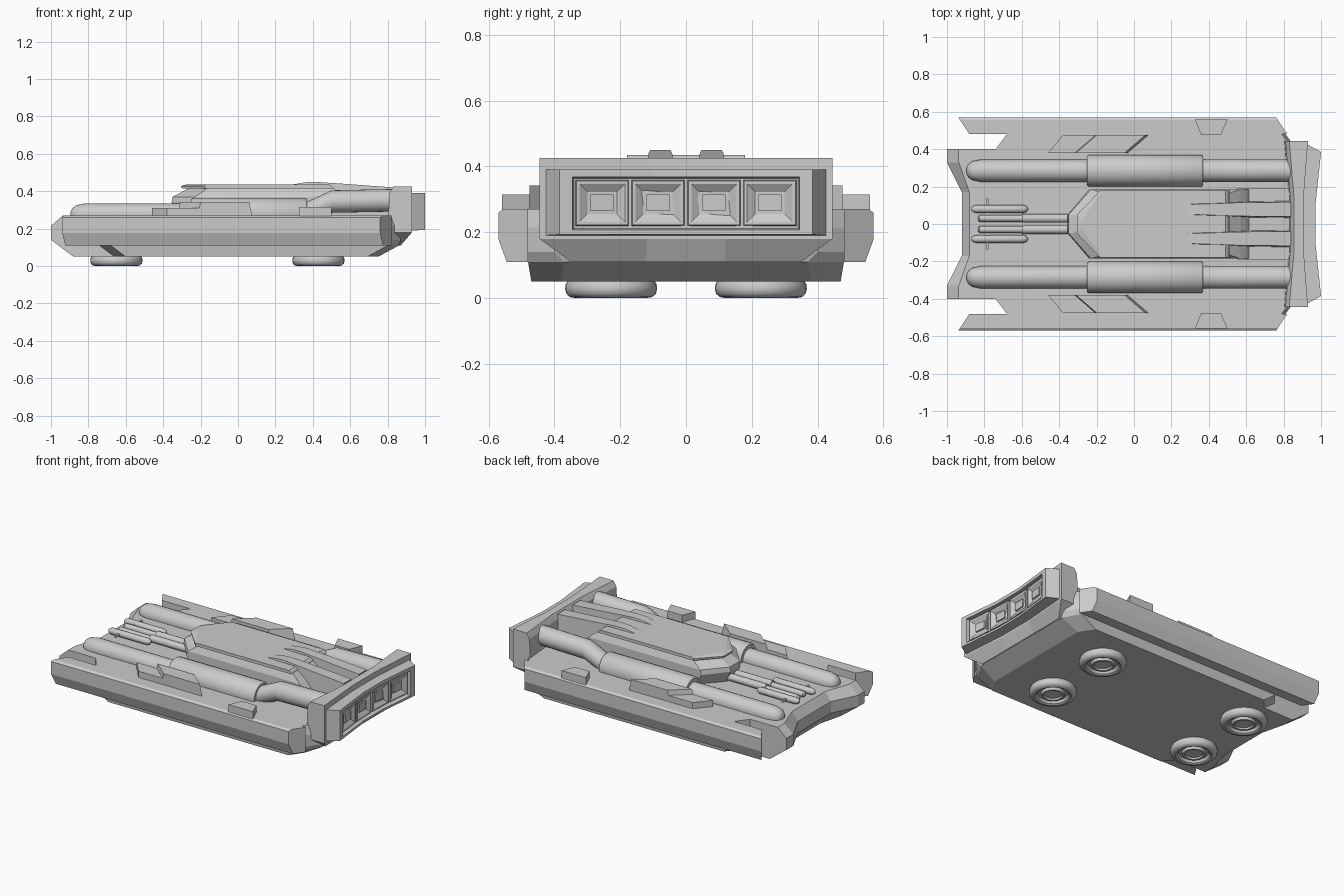
import bpy, bmesh
from math import sin, cos, pi, radians

if "Cube" in bpy.data.objects:
    bpy.data.objects.remove(bpy.data.objects["Cube"])


def loft(name, rings, smooth=False):
    """Skin a list of equal-length closed rings and cap both ends."""
    bm = bmesh.new()
    vs = [[bm.verts.new(p) for p in r] for r in rings]
    n = len(rings[0])
    for a, b in zip(vs, vs[1:]):
        for i in range(n):
            j = (i + 1) % n
            bm.faces.new((a[i], a[j], b[j], b[i]))
    bm.faces.new(vs[0][::-1])
    bm.faces.new(vs[-1])
    bmesh.ops.recalc_face_normals(bm, faces=bm.faces)
    me = bpy.data.meshes.new(name)
    bm.to_mesh(me)
    bm.free()
    ob = bpy.data.objects.new(name, me)
    bpy.context.collection.objects.link(ob)
    if smooth:
        bpy.ops.object.select_all(action='DESELECT')
        ob.select_set(True)
        bpy.context.view_layer.objects.active = ob
        bpy.ops.object.shade_smooth_by_angle(angle=radians(35))
    return ob


def plan(z, half):
    """Symmetric plan outline at height z from its +y half."""
    return [(x, y, z) for x, y in half] + [(x, -y, z) for x, y in half[::-1]]


def tube(name, y, stations, n=24):
    """Round tube along x; stations are (x, centre z, radius)."""
    return loft(name, [[(x, y + r * cos(2 * pi * i / n), z + r * sin(2 * pi * i / n))
                        for i in range(n)] for x, z, r in stations], True)


# Main hull with a forked nose
def hull_ring(z, notch, tip, wide, y_wide, rear, y_rear):
    return plan(z, [(notch, .17), (tip, .33), (tip, .40), (wide - .06, .40),
                    (wide, y_wide), (rear - .06, y_wide), (rear, y_rear)])


loft("hull", [
    hull_ring(.05, -.84, -.88, -.60, .47, .75, .38),
    hull_ring(.11, -.89, -.96, -.68, .48, .86, .37),
    hull_ring(.14, -.92, -1.0, -.68, .48, .87, .40),
    hull_ring(.215, -.92, -1.0, -.68, .48, .87, .40),
    hull_ring(.27, -.88, -.937, -.68, .48, .85, .40)])

# Turret: body with a pointed nose, and an overhanging roof plate
def turret_ring(z, nose, yn, shoulder, ys, rear):
    return plan(z, [(nose, yn), (shoulder, ys), (rear, ys)])


loft("turret_body", [
    turret_ring(.26, -.32, .05, -.19, .185, .66),
    turret_ring(.34, -.355, .05, -.24, .185, .60),
    turret_ring(.37, -.35, .05, -.23, .185, .57),
    turret_ring(.418, -.26, .04, -.16, .165, .51)])
loft("turret_roof", [
    turret_ring(.415, -.30, .05, -.18, .18, .51),
    turret_ring(.428, -.305, .05, -.18, .18, .50),
    turret_ring(.435, -.28, .02, -.17, .18, .49)])
loft("engine_shelf", [turret_ring(z, .55, .19, .60, .19, .86) for z in (.26, .32)])

for s in (1, -1):
    side = "left" if s < 0 else "right"

    # Side skirt running the length of the hull
    section = [(.48, .27), (.555, .27), (.57, .26), (.57, .178), (.545, .11), (.48, .11)]
    loft(side + "_skirt", [
        [(-.88 - .06 * (y - .48) / .09, s * y, z) for y, z in section],
        [(.82 - .06 * (y - .48) / .09, s * y, z) for y, z in section]])

    # Raised panels on the deck edge
    def block(name, quad, z, inset=0.0):
        (x0, y0), (x1, y1), (x2, y2), (x3, y3) = quad
        top = [(x0 + inset, y0), (x1 + inset, y1), (x2 - inset, y2), (x3 - inset, y3)]
        loft(side + name, [[(x, s * y, .25) for x, y in quad],
                           [(x, s * y, z) for x, y in top]])

    block("_low_panel", [(-.46, .38), (-.38, .475), (-.18, .475), (-.24, .38)], .31)
    block("_tall_panel", [(-.33, .38), (-.22, .475), (.08, .475), (-.03, .38)], .342, .02)
    block("_rear_panel", [(.36, .475), (.325, .56), (.50, .56), (.465, .475)], .315)

    # Long cannon tube with thick sleeve and raised rear section
    tube(side + "_main_tube", s * .285, [
        (-.895, .275, .015), (-.885, .275, .035), (-.865, .275, .05), (-.82, .275, .06),
        (-.25, .275, .06), (-.25, .28, .078), (-.24, .28, .085), (.36, .28, .085),
        (.37, .28, .078), (.37, .285, .06), (.50, .345, .06), (.85, .352, .06)])

    # Small twin barrels and side pods on the nose
    tube(side + "_barrel", s * .03, [
        (-.835, .29, .008), (-.825, .29, .018), (-.60, .29, .018),
        (-.60, .295, .023), (-.30, .295, .023)], 12)
    tube(side + "_pod", s * .08, [
        (-.87, .295, .006), (-.86, .295, .016), (-.845, .295, .021),
        (-.59, .295, .021), (-.575, .295, .015), (-.568, .295, .005)], 12)
    loft(side + "_pod_pin", [[(-.785 + dx, s * y, .295 + dz) for dx, dz in
                              ((-.006, -.006), (.006, -.006), (.006, .006), (-.006, .006))]
                             for y in (.06, .135)])

    # Roof fins tapering back to the exhaust
    prof = [(.28, .42, .434), (.36, .42, .448), (.42, .40, .45), (.55, .30, .441),
            (.84, .30, .42)]
    half = [.03, .034, .036, .042, .046]
    loft(side + "_fin", [[(x, s * .078 - w, a), (x, s * .078 + w, a),
                          (x, s * .078 + w * .85, b), (x, s * .078 - w * .85, b)]
                         for (x, a, b), w in zip(prof, half)])

    # Round hover pads under the hull
    for end, cx in (("front", -.65), ("rear", .43)):
        pad = [(.05, .016), (.055, .006), (.066, .006), (.072, .022), (.088, .022),
               (.096, .006), (.108, 0), (.125, .003), (.136, .013), (.14, .028),
               (.138, .042), (.128, .06)]
        loft(f"{side}_{end}_pad", [[(cx + r * cos(2 * pi * i / 32),
                                     s * .2275 + r * sin(2 * pi * i / 32), z)
                                    for i in range(32)] for r, z in pad], True)

# Rear housing, slightly bowed in plan
def housing_ring(z, x0, x1, w, bow=.025):
    return plan(z, [(x0 + bow, .15), (x0, w), (x1, w), (x1 - bow, .12)])


loft("rear_housing", [
    housing_ring(.11, .76, .87, .35, 0),
    housing_ring(.18, .80, .93, .445),
    housing_ring(.39, .81, .93, .445),
    housing_ring(.425, .83, .93, .445)])


# Exhaust panel: concave frame with a recessed face
def face_x(y):
    return .97 + .03 * min(1, max(0, (abs(y) - .1) / .285))


def frame_ring(a, z0, z1, depth):
    ys = [-a, -a * .62, -.1, .1, a * .62, a]
    return ([(face_x(y) - depth, y, z0) for y in ys] +
            [(face_x(y) - depth, y, z1) for y in ys[::-1]])


loft("exhaust_frame", [
    frame_ring(.43, .19, .39, .08), frame_ring(.385, .193, .39, 0),
    frame_ring(.345, .207, .368, 0), frame_ring(.34, .212, .364, .03)])

# Four recessed exhaust nozzles
for k in range(4):
    c = (k - 1.5) * .17
    loft(f"exhaust_nozzle_{k + 1}", [
        [(face_x(c + sy * w) - d, c + sy * w, .289 + sz * h)
         for sy, sz in ((-1, -1), (1, -1), (1, 1), (-1, 1))]
        for w, h, d in ((.081, .07, .035), (.078, .067, .012), (.069, .058, .012),
                        (.045, .034, .028), (.035, .025, .028), (.035, .025, .018))])
